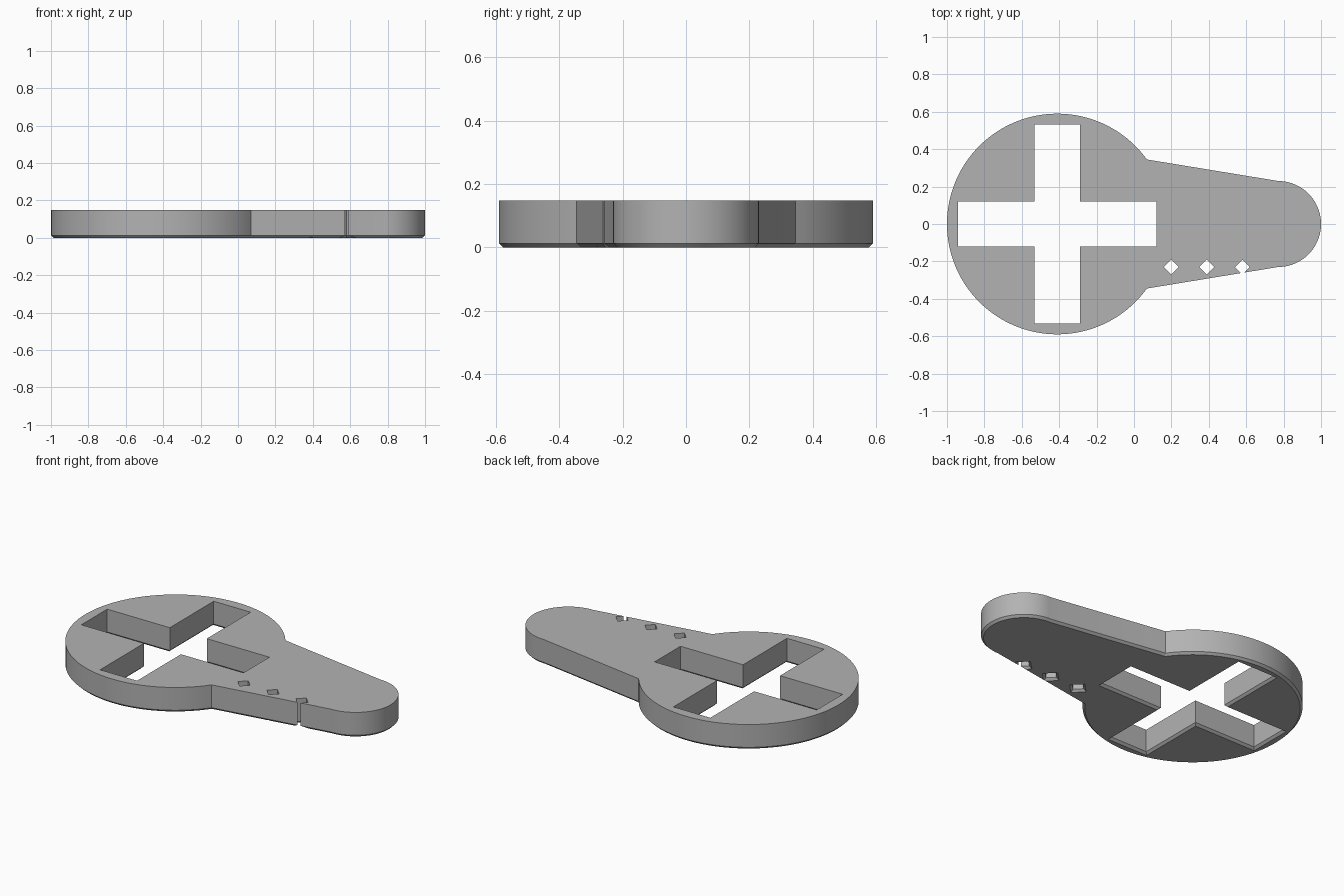
import bpy, bmesh
from math import sin, cos, asin, pi, radians
from mathutils import Vector

if "Cube" in bpy.data.objects:
    bpy.data.objects.remove(bpy.data.objects["Cube"])

HEIGHT = 0.148
CHAMFER = 0.013
HEAD_X, HEAD_R = -0.41, 0.59
TIP_X, TIP_R = 0.77, 0.23

grey = bpy.data.materials.new("grey")
grey.diffuse_color = (0.45, 0.45, 0.45, 1)
grey.use_nodes = True
grey.node_tree.nodes["Principled BSDF"].inputs["Base Color"].default_value = grey.diffuse_color


def arc(cx, r, a0, a1, n):
    return [(cx + r * cos(a0 + (a1 - a0) * i / n), r * sin(a0 + (a1 - a0) * i / n))
            for i in range(n + 1)]


def offset(points, d):
    """Move a counter-clockwise outline outwards by d with mitred corners."""
    pts = [Vector(p) for p in points]
    out = []
    for i, p in enumerate(pts):
        e0 = (p - pts[i - 1]).normalized()
        e1 = (pts[(i + 1) % len(pts)] - p).normalized()
        n0, n1 = Vector((e0.y, -e0.x)), Vector((e1.y, -e1.x))
        out.append(p + (n0 + n1) * d / (1 + n0.dot(n1)))
    return out


def loft(name, layers):
    """Solid through (outline, z) layers, bottom to top."""
    bm = bmesh.new()
    rings = [[bm.verts.new((x, y, z)) for x, y in pts] for pts, z in layers]
    n = len(rings[0])
    bm.faces.new(rings[0][::-1])
    bm.faces.new(rings[-1])
    for lo, hi in zip(rings, rings[1:]):
        for i in range(n):
            j = (i + 1) % n
            bm.faces.new((lo[i], lo[j], hi[j], hi[i]))
    mesh = bpy.data.meshes.new(name)
    bm.to_mesh(mesh)
    bm.free()
    ob = bpy.data.objects.new(name, mesh)
    mesh.materials.append(grey)
    bpy.context.collection.objects.link(ob)
    return ob


# Plate: round head, straight tapering neck, round tip, chamfered underside
joint = asin(0.345 / HEAD_R)
outline = (arc(HEAD_X, HEAD_R, joint, 2 * pi - joint, 96)
           + arc(TIP_X, TIP_R, -pi / 2, pi / 2, 48))
plate = loft("plate", [(offset(outline, -CHAMFER), 0), (outline, CHAMFER), (outline, HEIGHT)])


def cut_hole(name, pts):
    """Through hole that flares out at the underside."""
    cutter = loft(name, [(offset(pts, 2 * CHAMFER), -CHAMFER), (pts, CHAMFER), (pts, HEIGHT + 0.1)])
    cutter.hide_render = True
    mod = plate.modifiers.new(name, 'BOOLEAN')
    mod.operation, mod.solver, mod.object = 'DIFFERENCE', 'EXACT', cutter
    bpy.context.view_layer.objects.active = plate
    bpy.ops.object.modifier_apply(modifier=name)
    bpy.data.objects.remove(cutter)


# Cross-shaped opening
w, l = 0.121, 0.531
quarter = [(l, -w), (l, w), (w, w)]
cross = []
for k in range(4):
    c, s = round(cos(k * pi / 2)), round(sin(k * pi / 2))
    cross += [(HEAD_X + c * x - s * y, s * x + c * y) for x, y in quarter]
cut_hole("cross_cutter", cross)

# Row of diamond holes, the last one breaking through the edge
for x in (0.2, 0.39, 0.58):
    r = 0.04
    cut_hole("diamond_cutter", [(x + r, -0.23), (x, -0.23 + r), (x - r, -0.23), (x, -0.23 - r)])

bpy.ops.object.select_all(action='DESELECT')
plate.select_set(True)
bpy.context.view_layer.objects.active = plate
bpy.ops.object.shade_smooth_by_angle(angle=radians(25))
